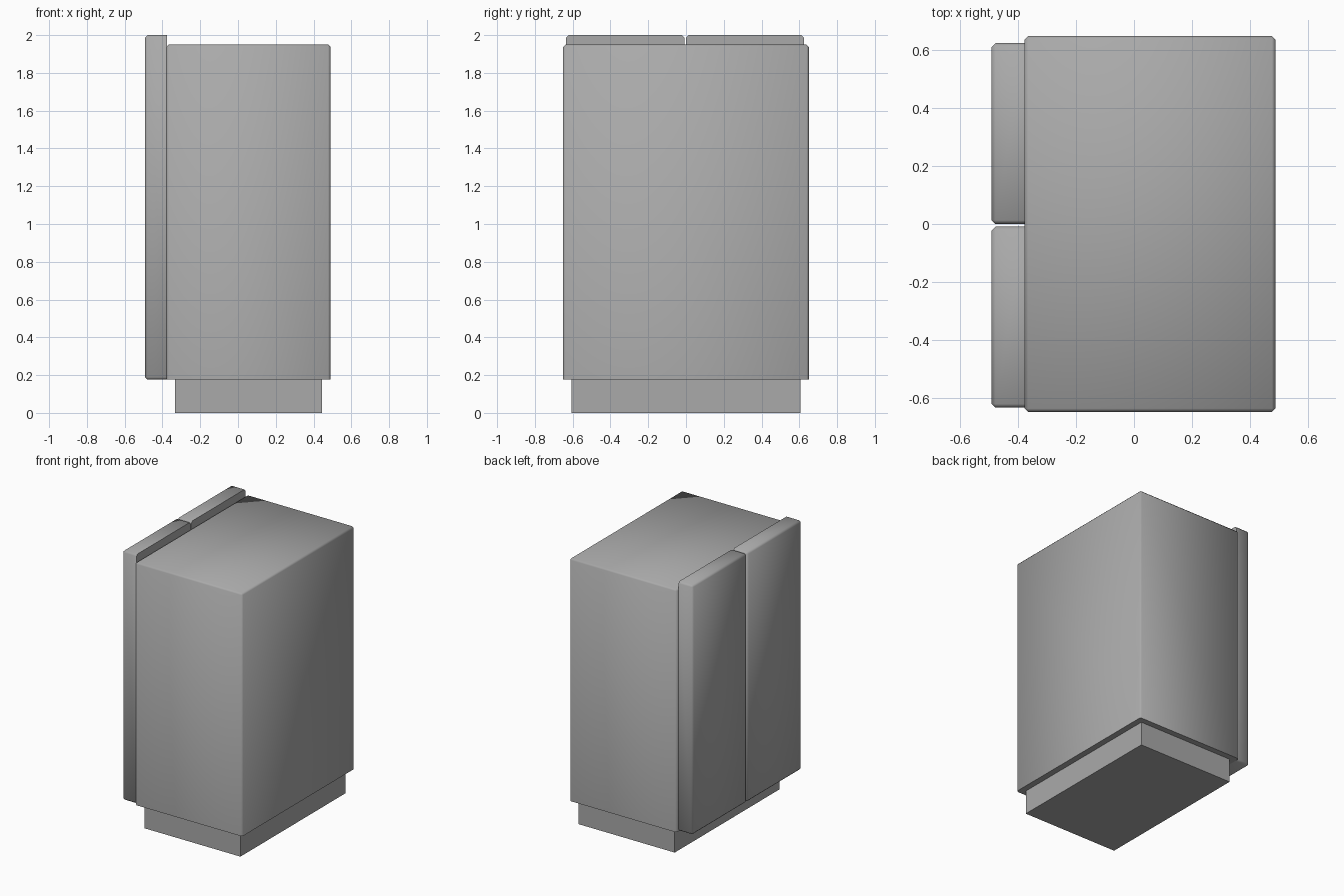
import bpy, bmesh, math

if "Cube" in bpy.data.objects:
    bpy.data.objects.remove(bpy.data.objects["Cube"])

grey = bpy.data.materials.new("mid grey")
grey.diffuse_color = (0.4, 0.4, 0.4, 1)
grey.use_nodes = True
grey.node_tree.nodes["Principled BSDF"].inputs["Base Color"].default_value = grey.diffuse_color


def box(name, lo, hi, bevel=0.0, keep_sharp=None):
    """Box between two corners; edges lying on the plane keep_sharp=(axis, value) are not bevelled."""
    bm = bmesh.new()
    bmesh.ops.create_cube(bm, size=1)
    for v in bm.verts:
        for i in range(3):
            v.co[i] = hi[i] if v.co[i] > 0 else lo[i]
    if bevel:
        axis, value = keep_sharp
        edges = [e for e in bm.edges
                 if not all(abs(v.co[axis] - value) < 1e-5 for v in e.verts)]
        bmesh.ops.bevel(bm, geom=edges, offset=bevel, offset_type='OFFSET',
                        segments=1, profile=0.5, affect='EDGES', clamp_overlap=True)
    bmesh.ops.recalc_face_normals(bm, faces=bm.faces)
    mesh = bpy.data.meshes.new(name)
    bm.to_mesh(mesh)
    bm.free()
    mesh.materials.append(grey)
    ob = bpy.data.objects.new(name, mesh)
    bpy.context.collection.objects.link(ob)
    if bevel:
        # Soft edges run through the bevels, the square edges stay crisp
        bpy.ops.object.select_all(action='DESELECT')
        ob.select_set(True)
        bpy.context.view_layer.objects.active = ob
        bpy.ops.object.shade_smooth_by_angle(angle=math.radians(65))
    return ob


# Recessed plinth
box("plinth", (-0.333, -0.606, 0.0), (0.444, 0.606, 0.18))

# Main cabinet, square along its bottom rim
box("cabinet", (-0.378, -0.65, 0.176), (0.489, 0.65, 1.95), 0.012, (2, 0.176))

# Two tall doors, square where they meet the cabinet
for name, y0, y1 in (("left_door", 0.0, 0.625), ("right_door", -0.635, -0.009)):
    box(name, (-0.492, y0, 0.176), (-0.377, y1, 2.0), 0.013, (0, -0.377))
